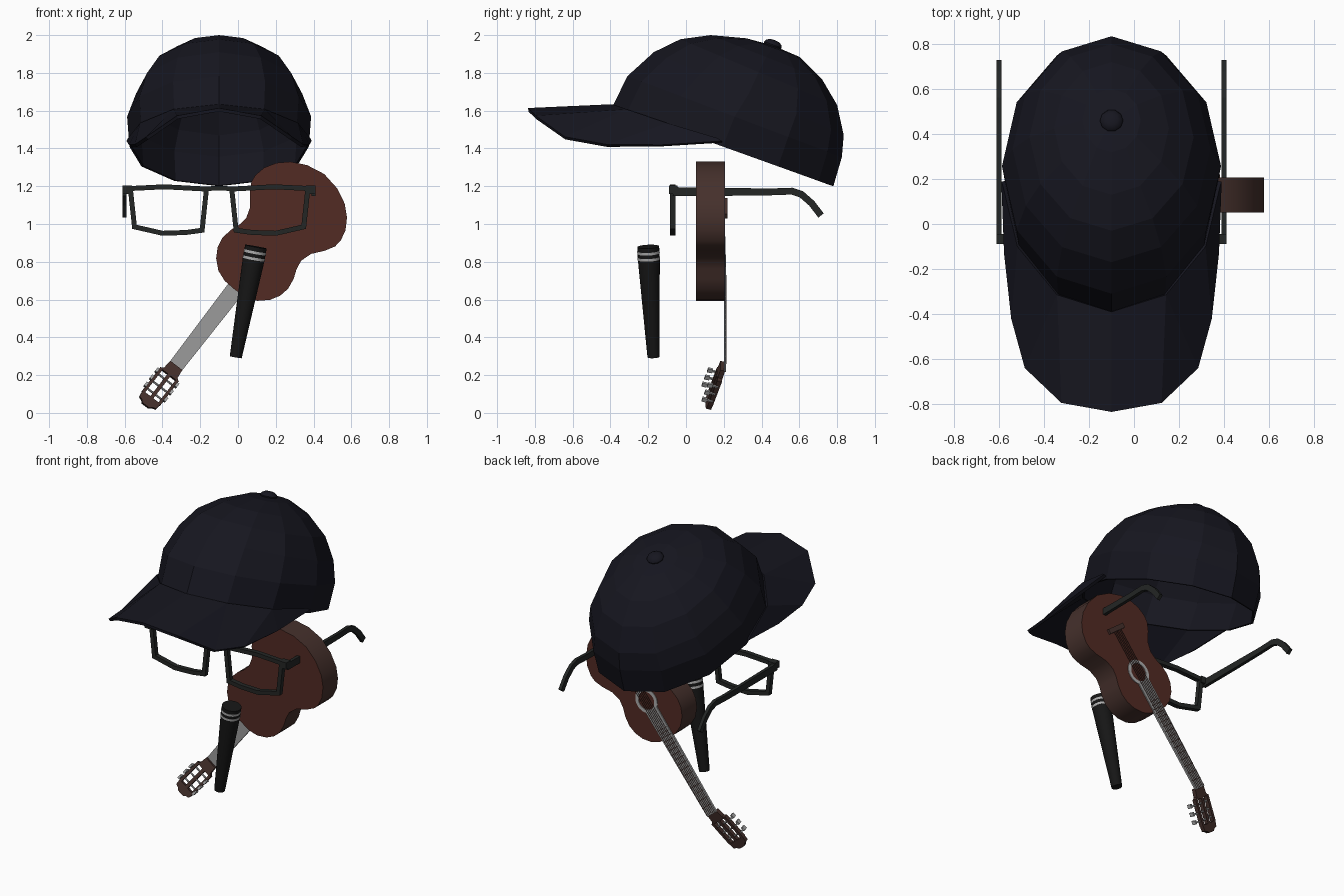
import bpy, bmesh, math
from mathutils import Matrix, Vector

if "Cube" in bpy.data.objects:
    bpy.data.objects.remove(bpy.data.objects["Cube"])


def material(name, r, g, b):
    m = bpy.data.materials.new(name)
    m.diffuse_color = (r, g, b, 1)
    m.use_nodes = True
    m.node_tree.nodes["Principled BSDF"].inputs["Base Color"].default_value = m.diffuse_color
    return m


CLOTH = material("navy_cloth", .008, .008, .014)
FRAME = material("black_plastic", .017, .019, .018)
BLACK = material("black_metal", .008, .008, .008)
WOOD = material("red_wood", .085, .024, .017)
DARKWOOD = material("dark_wood", .06, .03, .025)
SILVER = material("silver", .42, .42, .42)
GREY = material("grey_board", .33, .33, .33)


def make(name, verts, faces, mat, matrix=Matrix(), smooth=False):
    me = bpy.data.meshes.new(name)
    me.from_pydata([tuple(v) for v in verts], [], faces)
    bm = bmesh.new()
    bm.from_mesh(me)
    bmesh.ops.recalc_face_normals(bm, faces=bm.faces)
    bm.to_mesh(me)
    bm.free()
    ob = bpy.data.objects.new(name, me)
    bpy.context.collection.objects.link(ob)
    me.materials.append(mat)
    ob.matrix_world = matrix
    if smooth:
        bpy.ops.object.select_all(action='DESELECT')
        bpy.context.view_layer.objects.active = ob
        ob.select_set(True)
        bpy.ops.object.shade_smooth_by_angle(angle=math.radians(40))
    return ob


def prism(name, outline, z0, z1, mat, matrix=Matrix(), smooth=False):
    n = len(outline)
    verts = [(x, y, z) for z in (z0, z1) for x, y in outline]
    faces = [(i, (i + 1) % n, n + (i + 1) % n, n + i) for i in range(n)]
    faces += [tuple(range(n)), tuple(range(n, 2 * n))]
    return make(name, verts, faces, mat, matrix, smooth)


def box(name, x0, x1, y0, y1, z0, z1, mat, matrix=Matrix()):
    return prism(name, [(x0, y0), (x1, y0), (x1, y1), (x0, y1)], z0, z1, mat, matrix)


def lathe(name, profile, segs, mat, matrix=Matrix(), closed=False):
    verts = [(r * math.cos(a), r * math.sin(a), h) for r, h in profile
             for a in (2 * math.pi * i / segs for i in range(segs))]
    k = len(profile)
    faces = [(j * segs + i, j * segs + (i + 1) % segs,
              (j + 1) % k * segs + (i + 1) % segs, (j + 1) % k * segs + i)
             for j in range(k if closed else k - 1) for i in range(segs)]
    if not closed:
        faces += [tuple(range(segs)), tuple(range((k - 1) * segs, k * segs))]
    return make(name, verts, faces, mat, matrix, True)


def ribbon(name, pts, widths, d0, d1, to3d, mat, matrix, closed=False):
    """Rectangular bar swept along a flat path with mitred corners."""
    n, verts, faces = len(pts), [], []
    P = [Vector(p) for p in pts]
    for i, p in enumerate(P):
        a = P[i - 1] if closed or i else p
        b = P[(i + 1) % n] if closed or i < n - 1 else p
        d1n = (p - a).normalized() if p != a else (b - p).normalized()
        d2n = (b - p).normalized() if p != b else d1n
        m = (d1n + d2n).normalized()
        off = Vector((-m.y, m.x)) * widths[i] / 2 / max(.5, m.dot(d1n))
        for q, d in ((p + off, d0), (p + off, d1), (p - off, d1), (p - off, d0)):
            verts.append(to3d(q.x, q.y, d))
    for i in range(n if closed else n - 1):
        j = (i + 1) % n
        faces += [(4 * i + k, 4 * i + (k + 1) % 4, 4 * j + (k + 1) % 4, 4 * j + k) for k in range(4)]
    if not closed:
        faces += [(0, 1, 2, 3), tuple(range(4 * n - 4, 4 * n))]
    return make(name, verts, faces, mat, matrix)


def mirror(ob):
    ob.modifiers.new("mirror", 'MIRROR')
    return ob


def solidify(ob, t, offset):
    s = ob.modifiers.new("thickness", 'SOLIDIFY')
    s.thickness, s.offset = t, offset


MID = Matrix.Translation((-.1, 0, 0))   # cap and glasses share this symmetry plane

# Cap crown: tilted rings given by front (y, z), back (y, z) and half width
rings = [(-.39, 1.62, .78, 1.20, .475), (-.31, 1.783, .825, 1.354, .487),
         (-.17, 1.91, .835, 1.47, .44), (-.03, 1.978, .80, 1.63, .365),
         (.13, 2.0, .72, 1.767, .255), (.32, 1.983, .60, 1.885, .13)]
verts, faces, N = [], [], 12
for fy, fz, by, bz, w in rings:
    for i in range(N):
        a = 2 * math.pi * i / N
        c = math.cos(a) / 2
        verts.append((w * math.sin(a), fy * (.5 + c) + by * (.5 - c), fz * (.5 + c) + bz * (.5 - c)))
verts.append((0, .46, 1.945))
for j in range(5):
    faces += [(j * N + i, j * N + (i + 1) % N, (j + 1) * N + (i + 1) % N, (j + 1) * N + i) for i in range(N)]
faces += [(5 * N + i, 5 * N + (i + 1) % N, 6 * N) for i in range(N)]
solidify(make("cap_crown", verts, faces, CLOTH, MID), .012, -1)

# Cap brim: outer edge and inner edge of one half
outer = [(0, -.835, 1.605), (.22, -.795, 1.565), (.38, -.64, 1.455), (.44, -.42, 1.415),
         (.47, -.13, 1.415), (.482, .19, 1.435)]
inner = [(0, -.39, 1.625), (.238, -.314, 1.6), (.411, -.10, 1.53), (.475, .17, 1.45)]
brim = make("cap_brim", outer + inner,
            [(6, 7, 1, 0), (7, 2, 1), (7, 8, 3, 2), (8, 4, 3), (8, 9, 5, 4)], CLOTH, MID)
solidify(mirror(brim), .018, 0)

# Cap button
tilt = Matrix.Translation((-.1, .455, 1.935)) @ Matrix.Rotation(math.radians(-20), 4, 'X')
lathe("cap_button", [(.046, 0), (.052, .015), (.046, .028), (.028, .038), (.008, .041)], 10, CLOTH, tilt)

# Glasses: lens rims, bridge, hinges and temples
xz = lambda x, z, d: (x, d, z)
yz = lambda y, z, d: (d, y, z)
rim = [(.47, 1.188), (.29, 1.197), (.067, 1.185), (.09, .967), (.175, .955), (.30, .951), (.448, .985)]
mirror(ribbon("lens_rims", rim, [.026] * 7, -.085, -.055, xz, FRAME, MID, True))
mirror(ribbon("glasses_bridge", [(.07, 1.183), (.03, 1.19), (0, 1.19)], [.024] * 3, -.085, -.055, xz, FRAME, MID))
mirror(box("glasses_hinges", .46, .511, -.09, -.045, 1.16, 1.203, FRAME, MID))
temple = [(-.07, 1.172), (.2, 1.17), (.45, 1.17), (.56, 1.174), (.61, 1.158), (.665, 1.11), (.715, 1.045)]
mirror(ribbon("glasses_temples", temple, [.046, .042, .036, .036, .036, .036, .036],
              .49, .511, yz, FRAME, MID))

# Tapered handle with two silver bands
foot, head = Vector((-.012, -.172, .295)), Vector((.095, -.20, .88))
axis = head - foot
H = Matrix.Translation(foot) @ axis.to_track_quat('Z', 'Y').to_matrix().to_4x4()
L = axis.length
lathe("handle", [(.032, 0), (.058, L - .07), (.058, L)], 24, BLACK, H)
for h in (L - .03, L - .063):
    lathe("handle_band", [(.05, h - .007), (.0595, h - .007), (.0595, h + .007), (.05, h + .007)], 24, SILVER, H, True)

# Guitar frame: local x along the body, local y across, local z out of the soundboard (+y)
G = Matrix(((.611, .7915, 0, .262), (0, 0, 1, 0), (.7915, -.611, 0, 1.013), (0, 0, 0, 1)))

# Guitar body from half an outline
half = [(-.456, 0), (-.452, .07), (-.43, .13), (-.385, .18), (-.335, .209), (-.28, .22), (-.22, .211),
        (-.17, .192), (-.12, .184), (-.06, .203), (0, .252), (.05, .28), (.09, .285), (.15, .272),
        (.21, .236), (.26, .182), (.30, .1), (.318, 0)]
body = prism("guitar_body", half + [(s, -t) for s, t in half[-2:0:-1]], .052, .206, WOOD, G, True)
body.data.materials.append(DARKWOOD)
for p in body.data.polygons:
    p.material_index = int(len(p.vertices) == 4)

# Soundhole, rosette, bridge, fretboard, frets and strings
hole = G @ Matrix.Translation((-.2, 0, 0))
lathe("rosette", [(.058, .204), (.058, .21), (.08, .21), (.08, .204)], 24, SILVER, hole, True)
box("guitar_bridge", .075, .105, -.07, .07, .204, .22, DARKWOOD, G)
prism("fretboard", [(-.975, -.04), (-.26, -.05), (-.26, .05), (-.975, .04)], .2, .213, GREY, G)
for i in range(1, 17):
    s = .09 - 1.06 * 2 ** (-i / 14)
    if s < -.28:
        box("fret", s - .002, s + .002, -.041, .041, .212, .215, DARKWOOD, G)
for i in range(6):
    t = (i - 2.5) * .013
    box("string", -.97, .09, t - .001, t + .001, .216, .218, DARKWOOD, G)

# Slotted headstock, tilted back from the nut
S = G @ Matrix.Translation((-.97, 0, .207)) @ Matrix.Rotation(math.radians(-16.8), 4, 'Y')
prism("headstock_base", [(0, -.04), (0, .04), (-.05, .045), (-.065, .062), (-.065, -.062), (-.05, -.045)],
      -.026, 0, DARKWOOD, S)
prism("headstock_tip", [(-.222, -.06), (-.222, .06), (-.258, .055), (-.264, .035), (-.277, .022),
                        (-.277, -.022), (-.264, -.035), (-.258, -.055)], -.026, 0, DARKWOOD, S)
for t, w in ((-.053, .009), (0, .01), (.053, .009)):
    box("headstock_rail", -.225, -.06, t - w, t + w, -.026, 0, DARKWOOD, S)
for side in (-1, 1):
    for s in (-.095, -.145, -.195):
        R = S @ Matrix.Translation((s, 0, -.013)) @ Matrix.Rotation(math.radians(-90 * side), 4, 'X')
        lathe("tuner_roller", [(.006, .008), (.006, .046)], 8, SILVER, R)
        box("tuner_shaft", s - .004, s + .004, side * .058, side * .07, -.05, -.01, SILVER, S)
        box("tuner_knob", s - .012, s + .012, side * .058, side * .072, -.068, -.042, SILVER, S)
